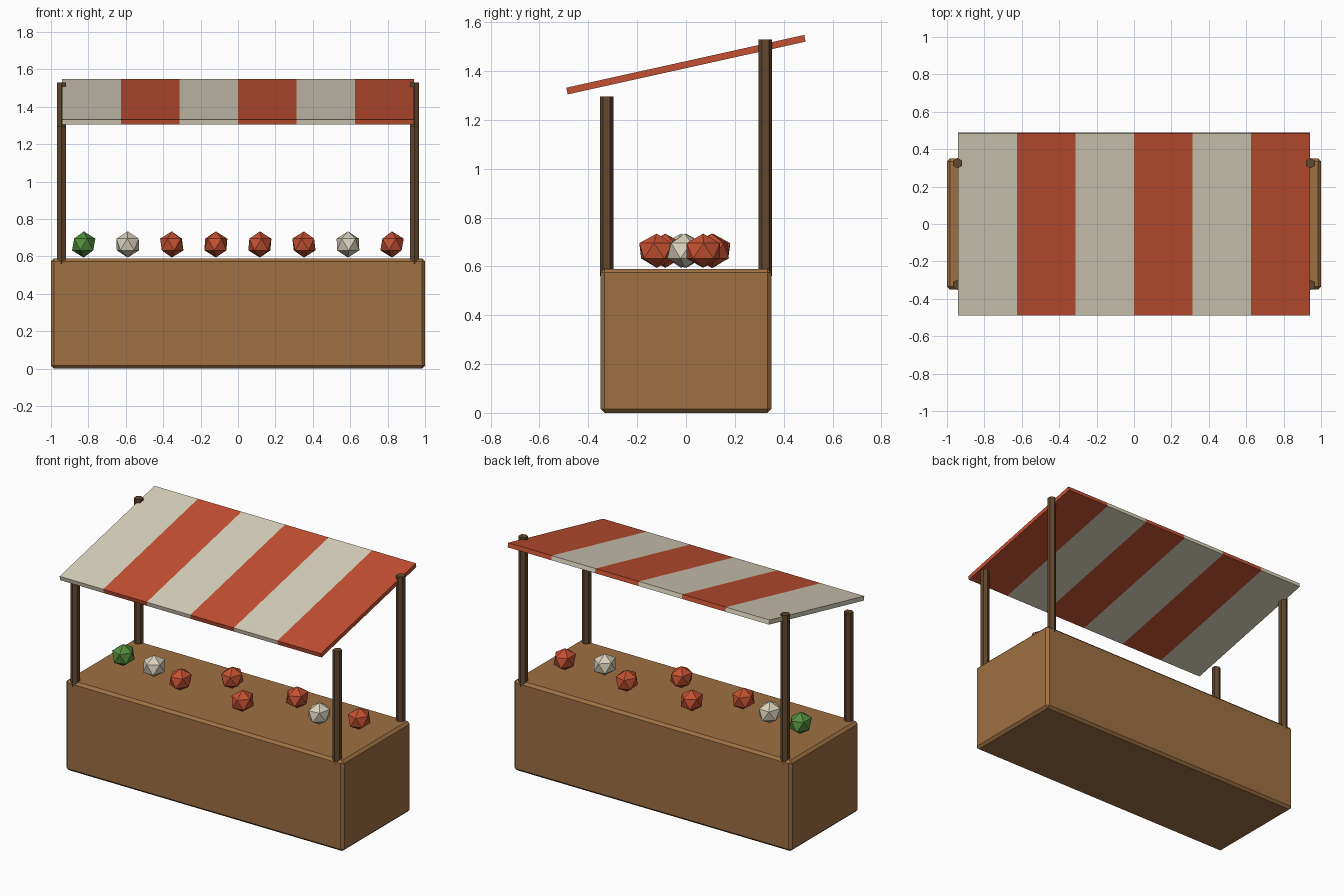
import bpy, bmesh, math
from mathutils import Matrix

if "Cube" in bpy.data.objects:
    bpy.data.objects.remove(bpy.data.objects["Cube"])


def material(name, srgb):
    m = bpy.data.materials.new(name)
    lin = [((c / 255 + 0.055) / 1.055) ** 2.4 for c in srgb]
    m.diffuse_color = (*lin, 1)
    m.use_nodes = True
    m.node_tree.nodes["Principled BSDF"].inputs["Base Color"].default_value = m.diffuse_color
    return m


WOOD = material("counter_wood", (158, 112, 66))
DARK = material("post_wood", (98, 71, 45))
RED = material("red", (196, 81, 50))
CREAM = material("cream", (217, 210, 188))
GREEN = material("green", (84, 142, 62))


def finish(name, bm, *mats):
    bmesh.ops.recalc_face_normals(bm, faces=bm.faces)
    me = bpy.data.meshes.new(name)
    bm.to_mesh(me)
    bm.free()
    for m in mats:
        me.materials.append(m)
    ob = bpy.data.objects.new(name, me)
    bpy.context.collection.objects.link(ob)
    return ob


def box(bm, size, loc):
    return bmesh.ops.create_cube(
        bm, size=1, matrix=Matrix.Translation(loc) @ Matrix.Diagonal((*size, 1)))


# Counter: chamfered solid block
bm = bmesh.new()
box(bm, (2, 0.70, 0.59), (0, 0, 0.295))
bmesh.ops.bevel(bm, geom=bm.edges[:], offset=0.016, segments=1, affect='EDGES')
finish("counter", bm, WOOD)

# Posts: short at the front, tall at the back
for label, y, top in (("front", -0.325, 1.295), ("back", 0.325, 1.53)):
    for side, x in (("left", -0.943), ("right", 0.943)):
        bm = bmesh.new()
        base = 0.56
        bmesh.ops.create_cone(
            bm, cap_ends=True, segments=6, radius1=0.028, radius2=0.028,
            depth=top - base,
            matrix=Matrix.Translation((x, y, (top + base) / 2)))
        finish(f"{label}_{side}_post", bm, DARK)

# Awning: one tilted slab cut into six stripes
W, STRIPES = 1.88, 6
bm = bmesh.new()
box(bm, (W, 0.998, 0.028), (0, 0, 0))
for i in range(1, STRIPES):
    bmesh.ops.bisect_plane(bm, geom=bm.verts[:] + bm.edges[:] + bm.faces[:],
                           plane_co=(-W / 2 + W * i / STRIPES, 0, 0),
                           plane_no=(1, 0, 0))
for f in bm.faces:
    i = int((f.calc_center_median().x + W / 2) / W * STRIPES)
    f.material_index = min(i, STRIPES - 1) % 2
awning = finish("awning", bm, CREAM, RED)
awning.location.z = 1.426
awning.rotation_euler.x = math.radians(12.5)

# Produce: faceted twenty-sided pieces in a loose row
produce = [(0.00, GREEN), (-0.02, CREAM), (-0.085, RED), (0.11, RED),
           (-0.12, RED), (0.105, RED), (-0.005, CREAM), (0.07, RED)]
for i, (y, mat) in enumerate(produce):
    bm = bmesh.new()
    bmesh.ops.create_icosphere(bm, subdivisions=1, radius=0.07)
    bmesh.ops.rotate(bm, verts=bm.verts, matrix=Matrix.Rotation(i * 0.9, 3, 'Z'))
    bmesh.ops.scale(bm, verts=bm.verts, vec=(1, 1.15, 1))
    ob = finish(f"produce_{i + 1}", bm, mat)
    ob.location = (-0.825 + 0.2355 * i, y, 0.664)
